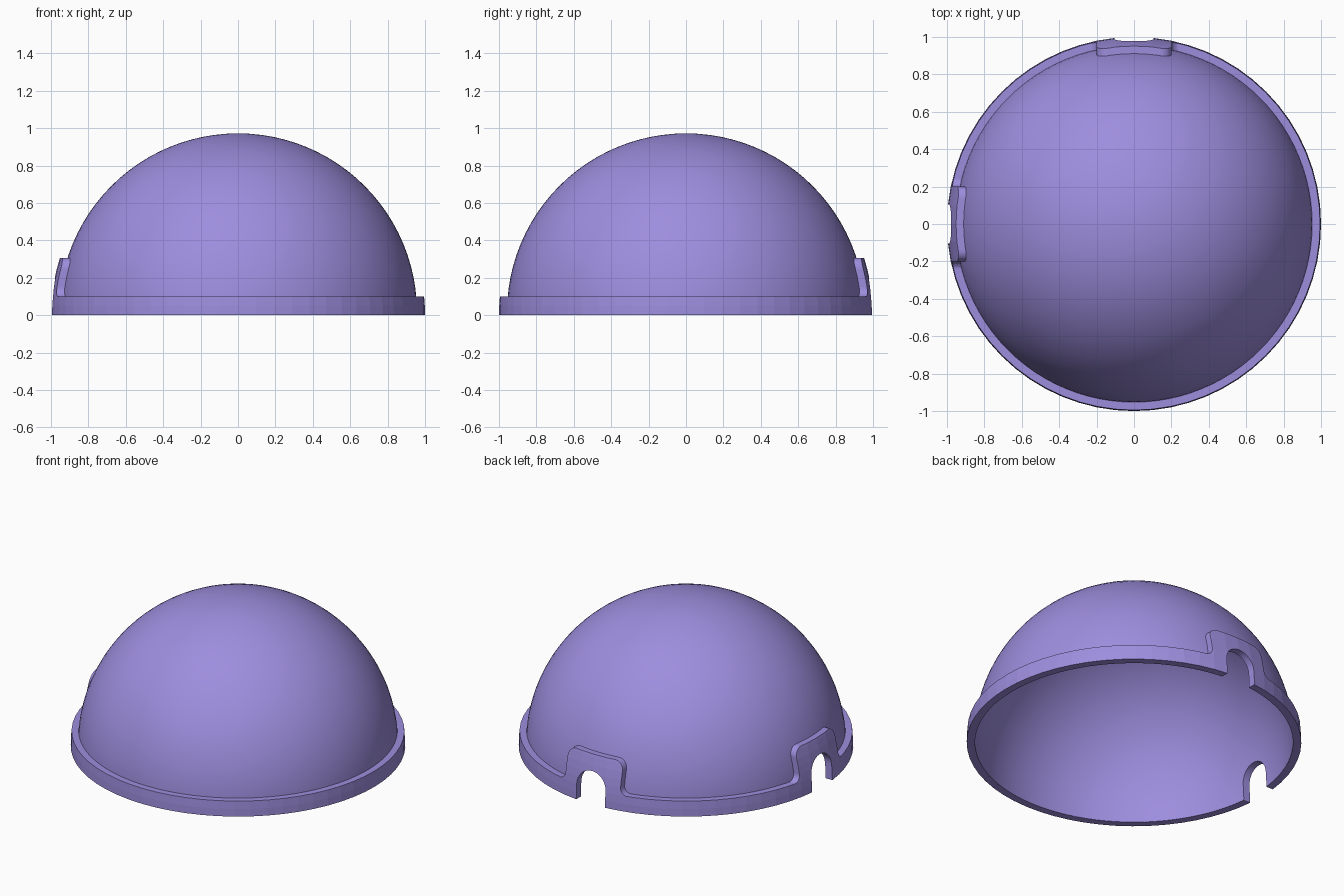
import bpy, bmesh, math
from mathutils import Matrix

if "Cube" in bpy.data.objects:
    bpy.data.objects.remove(bpy.data.objects["Cube"])

mat = bpy.data.materials.new("lavender")
mat.diffuse_color = (0.34, 0.27, 0.73, 1)
mat.use_nodes = True
mat.node_tree.nodes["Principled BSDF"].inputs["Base Color"].default_value = mat.diffuse_color


def add_object(name, bm):
    bmesh.ops.recalc_face_normals(bm, faces=bm.faces)
    me = bpy.data.meshes.new(name)
    bm.to_mesh(me)
    bm.free()
    ob = bpy.data.objects.new(name, me)
    bpy.context.collection.objects.link(ob)
    return ob


def sphere(name, r, z, segs, rings, cut=False, cap=False):
    bm = bmesh.new()
    bmesh.ops.create_uvsphere(bm, u_segments=segs, v_segments=rings, radius=r,
                              matrix=Matrix.Translation((0, 0, z)))
    if cut:
        geom = bm.verts[:] + bm.edges[:] + bm.faces[:]
        bmesh.ops.bisect_plane(bm, geom=geom, plane_co=(0, 0, 0),
                               plane_no=(0, 0, 1), clear_inner=True)
        if cap:
            bmesh.ops.holes_fill(bm, edges=[e for e in bm.edges if e.is_boundary])
    return add_object(name, bm)


def arc(cx, cz, r, a0, a1, n=8):
    angles = [math.radians(a0 + (a1 - a0) * i / n) for i in range(n + 1)]
    return [(cx + r * math.cos(a), cz + r * math.sin(a)) for a in angles]


def prism(name, half, turn):
    # mirror the right half of the outline, extrude it along y, turn about z
    pts = half + [(-x, z) for x, z in reversed(half) if x > 1e-6]
    bm = bmesh.new()
    face = bm.faces.new([bm.verts.new((x, 0.5, z)) for x, z in pts])
    ext = bmesh.ops.extrude_face_region(bm, geom=[face])
    bmesh.ops.translate(bm, vec=(0, 0.75, 0),
                        verts=[v for v in ext["geom"] if isinstance(v, bmesh.types.BMVert)])
    bmesh.ops.rotate(bm, verts=bm.verts, cent=(0, 0, 0),
                     matrix=Matrix.Rotation(turn, 3, 'Z'))
    return add_object(name, bm)


def apply_mod(ob, kind, **settings):
    mod = ob.modifiers.new(kind.lower(), kind)
    for key, val in settings.items():
        setattr(mod, key, val)
    bpy.context.view_layer.objects.active = ob
    bpy.ops.object.modifier_apply(modifier=mod.name)


def boolean(ob, op, other):
    apply_mod(ob, 'BOOLEAN', operation=op, object=other, solver='EXACT')


# Thin dome shell
dome = sphere("dome", 0.957, 0.015, 96, 48, cut=True)
apply_mod(dome, 'SOLIDIFY', thickness=0.006, offset=-1)

# Rim band with raised door surrounds, sliced out of a slightly larger dome
bm = bmesh.new()
bmesh.ops.create_cone(bm, cap_ends=True, segments=64, radius1=1.2, radius2=1.2,
                      depth=0.3, matrix=Matrix.Translation((0, 0, -0.05)))
outline = add_object("rim_outline", bm)
surround = ([(0.25, -0.15)] + arc(0.25, 0.148, 0.05, 270, 180)
            + arc(0.14, 0.247, 0.06, 0, 90))
doorway = [(0.105, -0.1)] + arc(0, 0.103, 0.105, 0, 90, 12)
helpers = [outline]
doors = []
for turn in (0, math.pi / 2):
    block = prism("surround_outline", surround, turn)
    boolean(outline, 'UNION', block)
    doors.append(prism("doorway_cutter", doorway, turn))
    helpers.append(block)
rim = sphere("rim", 1.0, 0, 64, 64, cut=True, cap=True)
inner = sphere("inner_cutter", 0.955, 0.015, 96, 48)
helpers += doors + [inner]
boolean(rim, 'INTERSECT', outline)
boolean(rim, 'DIFFERENCE', inner)

# Doorways at the back and left
for part in (dome, rim):
    for door in doors:
        boolean(part, 'DIFFERENCE', door)
    part.data.materials.clear()
    part.data.materials.append(mat)

for h in helpers:
    bpy.data.objects.remove(h)

bpy.ops.object.select_all(action='DESELECT')
dome.select_set(True)
bpy.context.view_layer.objects.active = dome
bpy.ops.object.shade_smooth_by_angle(angle=math.radians(30))
